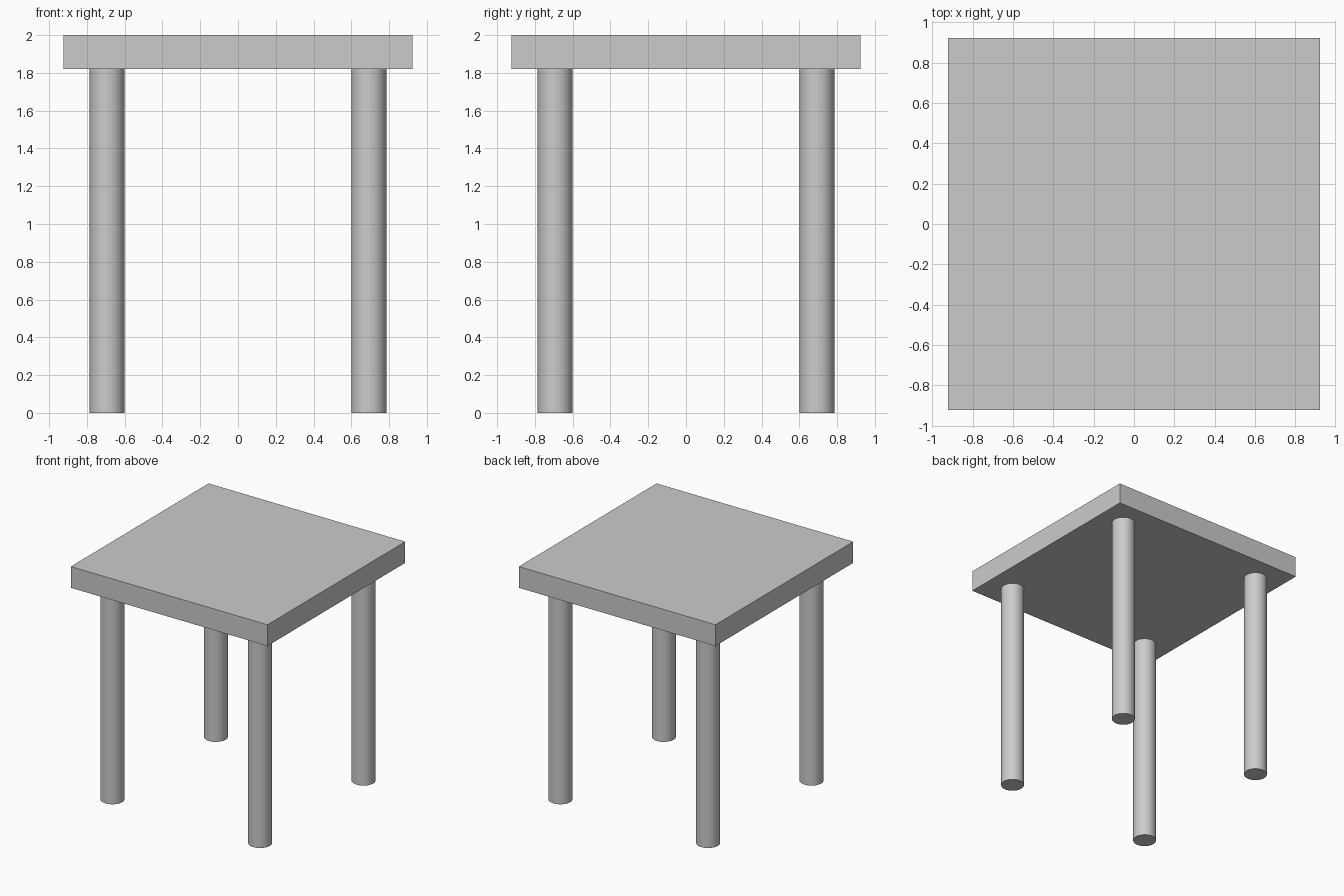
import bpy

if "Cube" in bpy.data.objects:
    bpy.data.objects.remove(bpy.data.objects["Cube"])

HALF = 0.923        # half width of the square top
UNDER = 1.82        # height of the underside
LEG_R, LEG_POS = 0.092, 0.693

# Square slab top
bpy.ops.mesh.primitive_cube_add(size=1, location=(0, 0, (2 + UNDER) / 2))
top = bpy.context.object
top.name = "table_top"
top.scale = (2 * HALF, 2 * HALF, 2 - UNDER)
bpy.ops.object.transform_apply(location=False, rotation=False, scale=True)


# Round straight leg
def add_leg(name, x, y):
    bpy.ops.mesh.primitive_cylinder_add(vertices=48, radius=LEG_R, depth=UNDER,
                                        location=(x, y, UNDER / 2))
    bpy.context.object.name = name
    bpy.ops.object.shade_smooth_by_angle()


# One leg near each corner
for depth_name, sy in (("front", -1), ("back", 1)):
    for side_name, sx in (("left", -1), ("right", 1)):
        add_leg(f"{depth_name}_{side_name}_leg", sx * LEG_POS, sy * LEG_POS)
